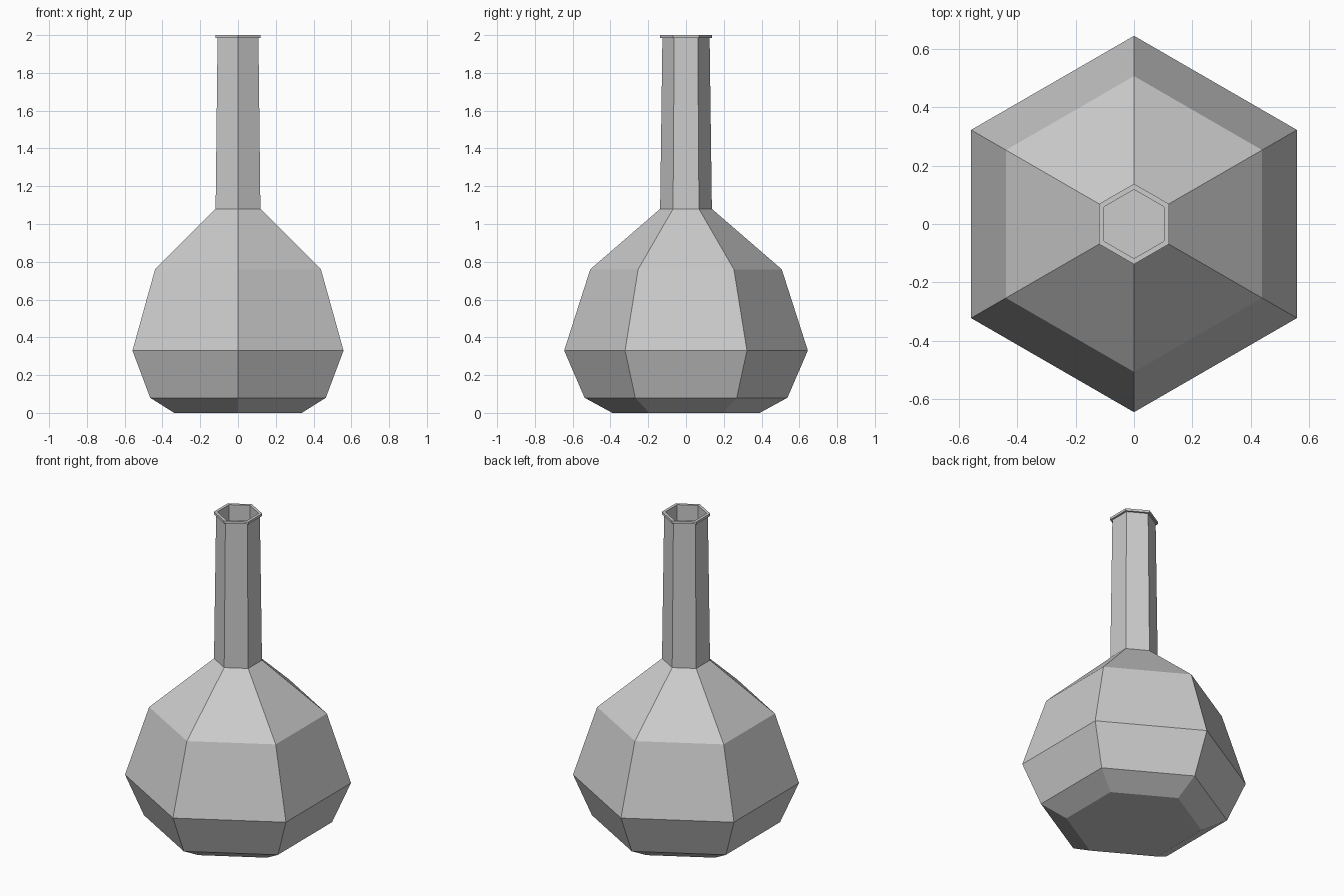
import bpy
import bmesh
from math import cos, sin, pi

SIDES = 6
cube = bpy.data.objects.get("Cube")
if cube:
    bpy.data.objects.remove(cube, do_unlink=True)

grey = bpy.data.materials.new("plain_grey")
grey.use_nodes = True
colour = (0.6, 0.6, 0.6, 1)
grey.diffuse_color = colour
grey.node_tree.nodes["Principled BSDF"].inputs["Base Color"].default_value = colour


def lathe(name, profile, closed=False):
    """Turn (radius, height) points into a six-sided part with corners on the y axis."""
    bm = bmesh.new()
    rings = []
    for r, z in profile:
        angles = [pi / 2 + 2 * pi * i / SIDES for i in range(SIDES)]
        rings.append([bm.verts.new((r * cos(a), r * sin(a), z)) for a in angles])
    pairs = list(zip(rings, rings[1:]))
    if closed:
        pairs.append((rings[-1], rings[0]))
    for low, high in pairs:
        for i in range(SIDES):
            j = (i + 1) % SIDES
            bm.faces.new((low[i], low[j], high[j], high[i]))
    if not closed:
        bm.faces.new(rings[0])
        bm.faces.new(rings[-1])
    bmesh.ops.recalc_face_normals(bm, faces=bm.faces)
    mesh = bpy.data.meshes.new(name)
    bm.to_mesh(mesh)
    bm.free()
    mesh.materials.append(grey)
    obj = bpy.data.objects.new(name, mesh)
    bpy.context.collection.objects.link(obj)
    return obj


# Hollow vessel: outside from base to neck top, then back down the inside
outside = [(0.39, 0), (0.537, 0.08), (0.645, 0.33), (0.507, 0.76), (0.137, 1.08), (0.125, 1.985)]
inside = [(0.118, 1.985), (0.126, 1.08), (0.49, 0.755), (0.63, 0.33), (0.525, 0.09), (0.385, 0.012)]
lathe("flask_body", outside + inside)

# Thin rim around the mouth
lathe("mouth_rim", [(0.118, 1.985), (0.138, 1.985), (0.138, 2), (0.118, 2)], closed=True)
